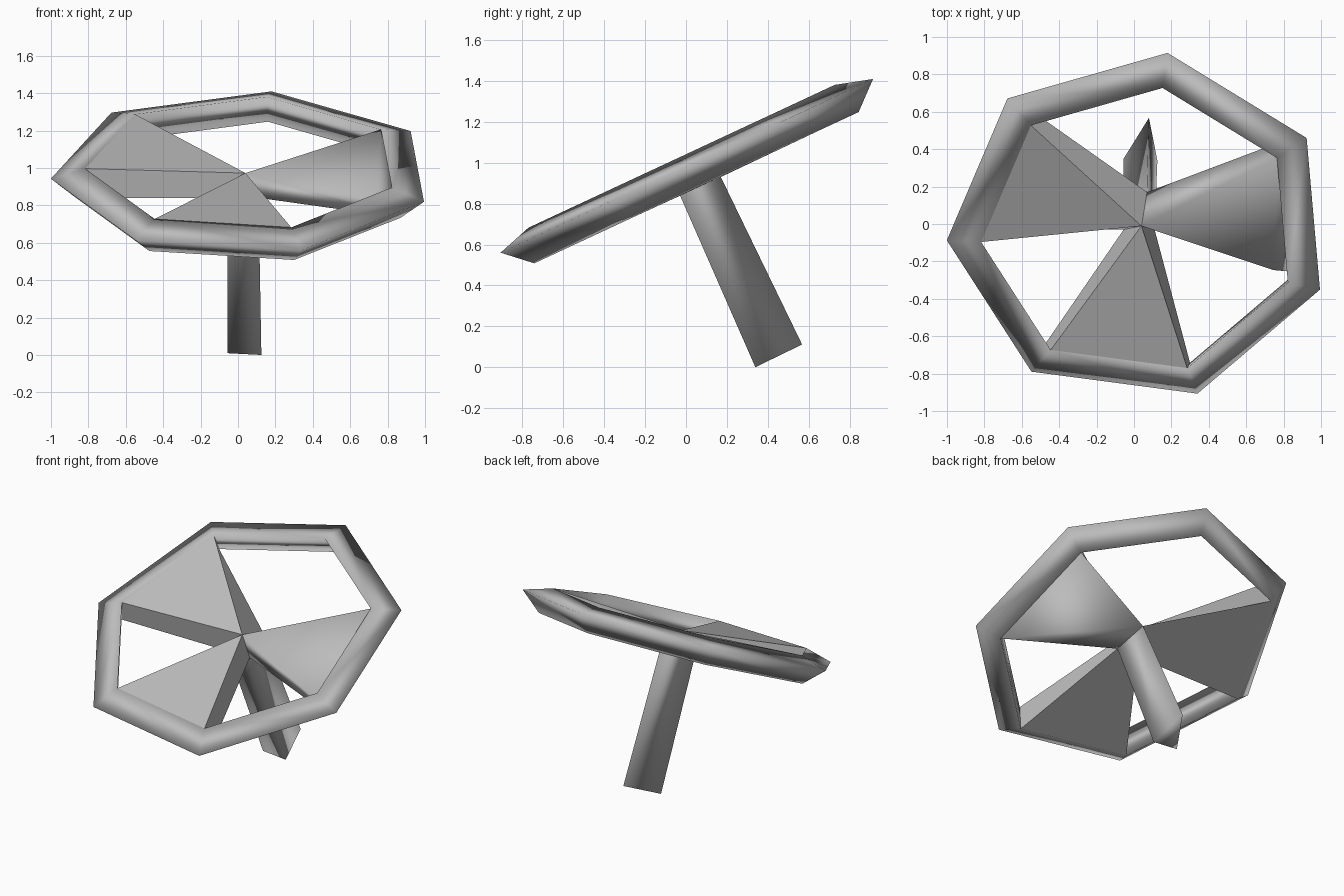
import bpy, bmesh, math
from mathutils import Matrix, Vector

cube = bpy.data.objects.get("Cube")
if cube:
    bpy.data.objects.remove(cube, do_unlink=True)

grey = bpy.data.materials.new("plain_grey")
grey.use_nodes = True
grey.diffuse_color = (0.5, 0.5, 0.5, 1)
grey.node_tree.nodes["Principled BSDF"].inputs["Base Color"].default_value = (0.5, 0.5, 0.5, 1)

# Wheel frame: tilted back about x, with its axis along local z
TILT = Matrix.Translation((0.03, 0, 0.95)) @ Matrix.Rotation(math.radians(25), 4, 'X')
SIDES = 7
START = math.radians(81.7)


def make(name, verts, faces, smooth):
    bm = bmesh.new()
    vs = [bm.verts.new(TILT @ Vector(v)) for v in verts]
    for f in faces:
        bm.faces.new([vs[i] for i in f])
    bmesh.ops.recalc_face_normals(bm, faces=bm.faces)
    for f in bm.faces:
        f.smooth = smooth
    me = bpy.data.meshes.new(name)
    bm.to_mesh(me)
    bm.free()
    me.materials.append(grey)
    ob = bpy.data.objects.new(name, me)
    bpy.context.collection.objects.link(ob)
    return ob


def corner(k, point):
    """Point of the rim section (radius, height) at corner k, going clockwise."""
    a = START - k * math.tau / SIDES
    r, h = point
    return (r * math.cos(a), r * math.sin(a), h)


# Rim: triangular section swept round a heptagon
OUTER, TOP, BOTTOM = (1.034, 0.03), (0.85, 0.083), (0.9, -0.087)
section = [OUTER, TOP, BOTTOM]
rim_verts = [corner(k, p) for k in range(SIDES) for p in section]
rim_faces = []
for k in range(SIDES):
    n = (k + 1) % SIDES
    for j in range(3):
        i = (j + 1) % 3
        rim_faces.append((k * 3 + j, k * 3 + i, n * 3 + i, n * 3 + j))
make("rim", rim_verts, rim_faces, True)

# Hub points: one on top, three where the column begins
hub = (0.01, 0, 0.025)
back, front_l, front_r = (0.04, 0.146, -0.09), (0.08, -0.073, -0.087), (-0.085, -0.073, -0.087)

# Spokes: wedges from the hub to alternate sides of the rim
wedge = [(0, 1, 2), (3, 4, 6, 5), (0, 1, 5, 3), (0, 2, 6, 4), (1, 2, 6, 5)]
LOW = (0.765, -0.01)
spokes = [("left_spoke", 1, back, front_l, LOW, True),
          ("front_spoke", 3, front_l, front_r, TOP, False),
          ("right_spoke", 5, front_r, back, TOP, False)]
for name, k, qa, qb, end, smooth in spokes:
    verts = [hub, corner(k, TOP), corner(k + 1, end), qa, qb,
             corner(k, BOTTOM), corner(k + 1, BOTTOM)]
    make(name, verts, wedge, smooth)

# Column: triangular post, slightly wider at the foot
foot = [(0.05, 0.16, -1.0), (0.095, -0.094, -1.004), (-0.085, -0.08, -1.0)]
make("column", [back, front_l, front_r] + foot,
     [(0, 1, 4, 3), (1, 2, 5, 4), (2, 0, 3, 5), (3, 4, 5)], True)
